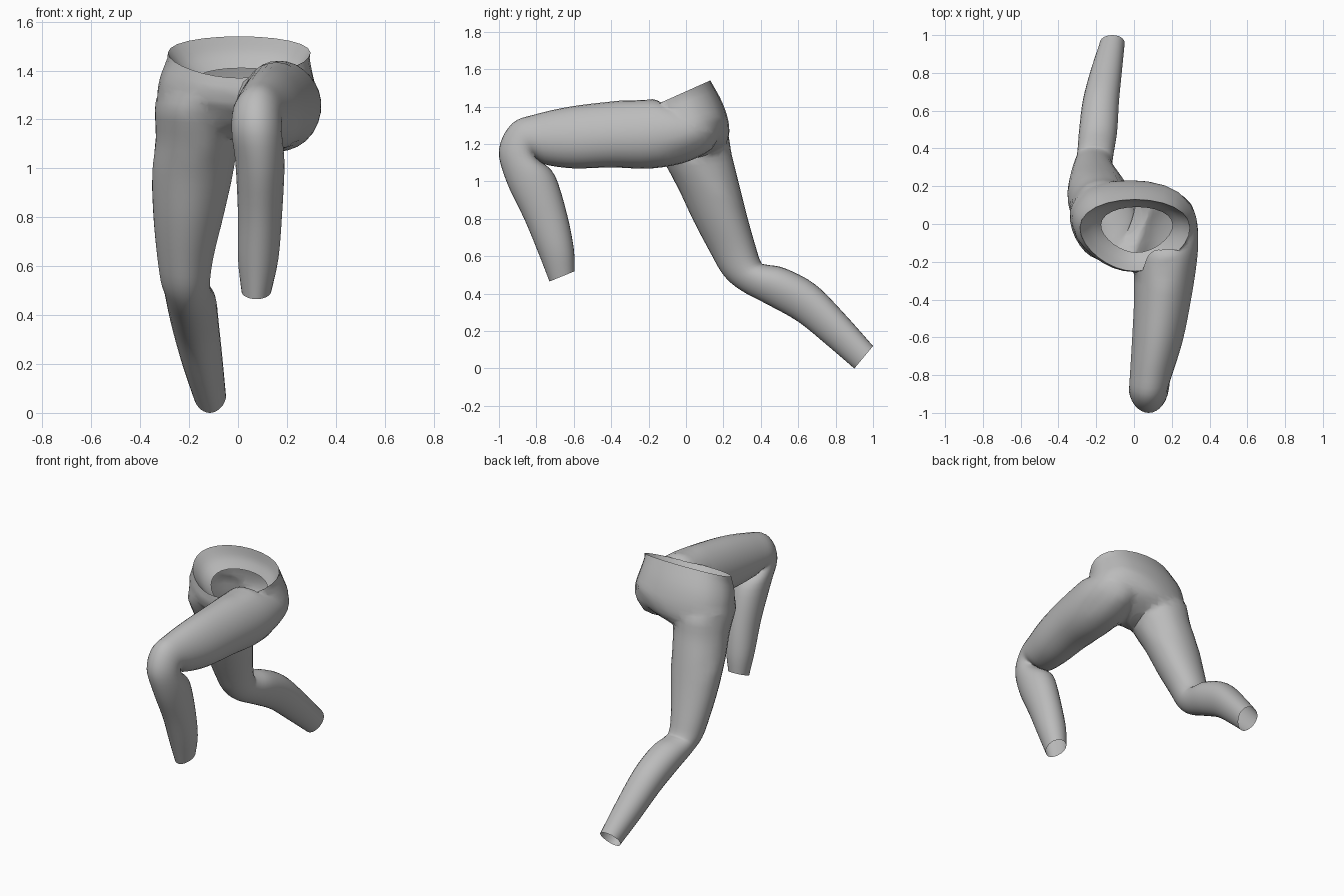
import bpy
import bmesh
import math
from mathutils import Vector

SIDES = 28      # points around each tube
STEPS = 4       # interpolated rings between two measured rings

default_cube = bpy.data.objects.get("Cube")
if default_cube:
    bpy.data.objects.remove(default_cube, do_unlink=True)


def make_material(name, color):
    material = bpy.data.materials.new(name)
    material.use_nodes = True
    material.diffuse_color = color
    material.node_tree.nodes["Principled BSDF"].inputs["Base Color"].default_value = color
    return material


cloth = make_material("grey cloth", (0.5, 0.5, 0.5, 1))


def make_ring(section, egg):
    """Ring spanning a width in x and a slanted depth line; egg widens its back."""
    x_min, x_max, front_y, front_z, back_y, back_z = section
    front = Vector(((x_min + x_max) / 2, front_y, front_z))
    back = Vector(((x_min + x_max) / 2, back_y, back_z))
    centre, depth = (front + back) / 2, (back - front) / 2
    width = Vector(((x_max - x_min) / 2, 0, 0))
    angles = [math.tau * i / SIDES for i in range(SIDES)]
    return [centre + width * math.cos(a) * (1 + egg * math.sin(a)) + depth * math.sin(a)
            for a in angles]


def spline(a, b, c, d, t):
    """Smooth interpolation from b to c."""
    return b + (c - a) * (t / 2) + (a * 2 - b * 5 + c * 4 - d) * (t * t / 2) \
        + (b * 3 - a - c * 3 + d) * (t ** 3 / 2)


def loft(name, sections, egg, caps):
    """Smooth tube through the sections; caps gives the material slot of each end."""
    rings = [make_ring(section, egg) for section in sections]
    padded = [rings[0]] + rings + [rings[-1]]
    smooth_rings = []
    for k in range(len(rings) - 1):
        for step in range(STEPS):
            smooth_rings.append([spline(*points, step / STEPS)
                                 for points in zip(*padded[k:k + 4])])
    smooth_rings.append(rings[-1])

    verts = [point for ring in smooth_rings for point in ring]
    faces = []
    for r in range(len(smooth_rings) - 1):
        for i in range(SIDES):
            j = (i + 1) % SIDES
            low, high = r * SIDES, (r + 1) * SIDES
            faces.append((low + i, high + i, high + j, low + j))
    slots = [0] * len(faces)
    if caps:
        faces.append(tuple(range(SIDES)))
        faces.append(tuple(reversed(range(len(verts) - SIDES, len(verts)))))
        slots += caps

    mesh = bpy.data.meshes.new(name)
    mesh.from_pydata(verts, [], faces)
    mesh.materials.append(cloth)
    mesh.materials.append(cloth)
    for face, slot in zip(mesh.polygons, slots):
        face.material_index = slot
    obj = bpy.data.objects.new(name, mesh)
    bpy.context.collection.objects.link(obj)
    return obj


def select_only(obj):
    bpy.ops.object.select_all(action='DESELECT')
    obj.select_set(True)
    bpy.context.view_layer.objects.active = obj


# Each section: x min, x max, front y, front z, back y, back z
waist = (-0.28, 0.29, -0.25, 1.37, 0.13, 1.54)

# Hips, from the tilted waist opening down to the closed crotch
trousers = loft("trousers", [
    waist,
    (-0.325, 0.31, -0.25, 1.29, 0.195, 1.42),
    (-0.33, 0.31, -0.20, 1.22, 0.23, 1.30),
    (-0.28, 0.13, -0.12, 1.15, 0.215, 1.20),
    (-0.15, 0.03, -0.06, 1.12, 0.12, 1.14),
], egg=0.22, caps=(1, 0))

# Left leg, raised forward with a bent knee
left_leg = loft("left_leg", [
    (0.06, 0.29, -0.08, 1.38, 0.17, 1.31),
    (0.02, 0.325, -0.13, 1.42, 0.165, 1.20),
    (0.0, 0.34, -0.18, 1.44, 0.02, 1.11),
    (0.0, 0.33, -0.26, 1.44, -0.18, 1.07),
    (0.0, 0.30, -0.42, 1.425, -0.40, 1.075),
    (-0.01, 0.26, -0.62, 1.40, -0.60, 1.07),
    (-0.02, 0.21, -0.80, 1.36, -0.75, 1.09),
    (-0.025, 0.18, -0.93, 1.31, -0.80, 1.12),
    (-0.025, 0.18, -1.0, 1.17, -0.775, 1.105),
    (-0.01, 0.19, -0.96, 1.0, -0.70, 1.03),
    (0.0, 0.18, -0.865, 0.80, -0.635, 0.82),
    (0.0, 0.165, -0.79, 0.62, -0.60, 0.64),
    (0.015, 0.135, -0.73, 0.465, -0.595, 0.52),
], egg=0.1, caps=(0, 1))

# Right leg, trailing behind
right_leg = loft("right_leg", [
    (-0.28, 0.0, -0.15, 1.36, 0.13, 1.36),
    (-0.335, 0.02, -0.205, 1.27, 0.215, 1.28),
    (-0.335, 0.0, -0.12, 1.10, 0.245, 1.14),
    (-0.35, -0.02, -0.045, 0.97, 0.28, 1.0),
    (-0.345, -0.06, 0.04, 0.79, 0.325, 0.82),
    (-0.33, -0.10, 0.13, 0.62, 0.37, 0.66),
    (-0.315, -0.115, 0.20, 0.50, 0.40, 0.57),
    (-0.30, -0.11, 0.29, 0.42, 0.43, 0.555),
    (-0.29, -0.09, 0.44, 0.34, 0.53, 0.535),
    (-0.27, -0.08, 0.60, 0.25, 0.69, 0.45),
    (-0.23, -0.065, 0.76, 0.12, 0.84, 0.30),
    (-0.18, -0.05, 0.90, 0.0, 1.0, 0.12),
], egg=0.15, caps=(0, 1))

# Join the legs to the hips as one skin
select_only(trousers)
for leg in (left_leg, right_leg):
    union = trousers.modifiers.new("join " + leg.name, 'BOOLEAN')
    union.operation = 'UNION'
    union.solver = 'EXACT'
    union.object = leg
    bpy.ops.object.modifier_apply(modifier=union.name)
    bpy.data.objects.remove(leg, do_unlink=True)

# Open the waist and both hems, then soften the seams around the hips
bm = bmesh.new()
bm.from_mesh(trousers.data)
openings = [face for face in bm.faces if face.material_index == 1]
bmesh.ops.delete(bm, geom=openings, context='FACES')
bmesh.ops.remove_doubles(bm, verts=bm.verts[:], dist=0.006)
seam = {vert for edge in bm.edges if edge.calc_face_angle(0) > 0.25
        for vert in edge.verts
        if vert.co.y > -0.3 and vert.co.z > 0.95 and not vert.is_boundary}
for repeat in range(5):
    bmesh.ops.smooth_vert(bm, verts=list(seam), factor=0.5,
                          use_axis_x=True, use_axis_y=True, use_axis_z=True)
bm.to_mesh(trousers.data)
bm.free()

# Lining folded inward from the waist edge
lining = loft("waist_lining", [
    waist,
    (-0.23, 0.25, -0.205, 1.32, 0.12, 1.47),
    (-0.17, 0.20, -0.15, 1.28, 0.09, 1.41),
], egg=0.22, caps=None)

for obj in (trousers, lining):
    select_only(obj)
    bpy.ops.object.shade_smooth_by_angle(angle=math.radians(50))
